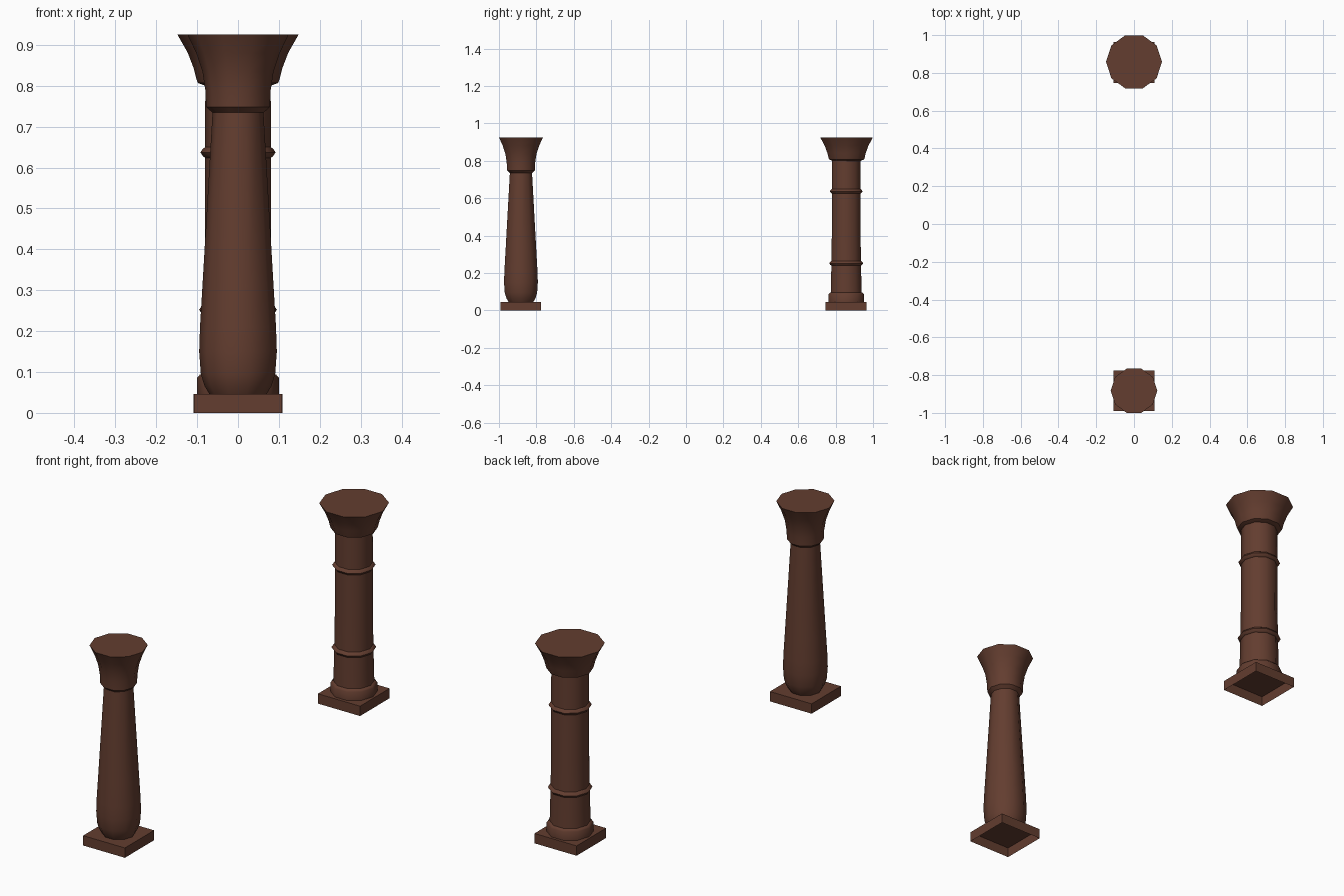
import bpy, bmesh, math

if "Cube" in bpy.data.objects:
    bpy.data.objects.remove(bpy.data.objects["Cube"])

wood = bpy.data.materials.new("dark_brown_wood")
wood.diffuse_color = (0.125, 0.047, 0.029, 1)
wood.use_nodes = True
wood.node_tree.nodes["Principled BSDF"].inputs["Base Color"].default_value = wood.diffuse_color
SIDES = 10


def finish(bm, name, smooth):
    bmesh.ops.recalc_face_normals(bm, faces=bm.faces)
    me = bpy.data.meshes.new(name)
    bm.to_mesh(me)
    bm.free()
    me.materials.append(wood)
    ob = bpy.data.objects.new(name, me)
    bpy.context.collection.objects.link(ob)
    if smooth:
        bpy.ops.object.select_all(action='DESELECT')
        ob.select_set(True)
        bpy.context.view_layer.objects.active = ob
        bpy.ops.object.shade_smooth_by_angle(angle=math.radians(40))
    return ob


def turned(name, cy, profile, cap=False):
    """Ten-sided turned part from (radius, z) points, bottom to top."""
    bm = bmesh.new()
    rings = []
    for r, z in profile:
        rings.append([bm.verts.new((r * math.cos(math.tau * i / SIDES),
                                    cy + r * math.sin(math.tau * i / SIDES), z))
                      for i in range(SIDES)])
    for a, b in zip(rings, rings[1:]):
        for i in range(SIDES):
            j = (i + 1) % SIDES
            bm.faces.new((a[i], a[j], b[j], b[i]))
    if cap:
        bm.faces.new(rings[-1])
    # orient outward using the closed temporary bottom
    low = bm.faces.new(list(reversed(rings[0])))
    if not cap:
        bm.faces.new(rings[-1])
    return finish(bm, name, True)


def plinth(name, cy, half=0.109, h=0.046):
    """Square foot, open underneath."""
    bm = bmesh.new()
    lo = [bm.verts.new((x * half, cy + y * half, 0)) for x, y in ((-1, -1), (1, -1), (1, 1), (-1, 1))]
    hi = [bm.verts.new((v.co.x, v.co.y, h)) for v in lo]
    for i in range(4):
        j = (i + 1) % 4
        bm.faces.new((lo[i], lo[j], hi[j], hi[i]))
    bm.faces.new(hi)
    return finish(bm, name, False)


# Front post: tapered shaft with a tall bell capital
FY = -0.8825
plinth("front_plinth", FY, 0.108)
turned("front_shaft", FY, [(0.070, 0.046), (0.082, 0.066), (0.091, 0.095), (0.095, 0.15),
                           (0.093, 0.21), (0.087, 0.31), (0.062, 0.74)])
turned("front_capital", FY, [(0.062, 0.734), (0.078, 0.748), (0.080, 0.79), (0.087, 0.835),
                             (0.102, 0.88), (0.1235, 0.925)], True)

# Back post: straight shaft with two rings, round foot and flared capital
BY = 0.8585
plinth("back_plinth", BY - 0.003)
turned("back_foot", BY - 0.002, [(0.100, 0.046), (0.100, 0.086), (0.093, 0.094), (0.084, 0.096)])
turned("back_shaft", BY - 0.002, [(0.087, 0.09), (0.083, 0.25), (0.081, 0.40), (0.080, 0.805)])
for name, r, z in (("lower_ring", 0.082, 0.252), ("upper_ring", 0.079, 0.637)):
    turned(name, BY - 0.002, [(r, z - 0.014), (r + 0.007, z - 0.009), (r + 0.013, z),
                              (r + 0.007, z + 0.009), (r, z + 0.014)])
turned("back_capital", BY, [(0.080, 0.800), (0.098, 0.807), (0.101, 0.814), (0.108, 0.842),
                            (0.123, 0.881), (0.148, 0.925)], True)
